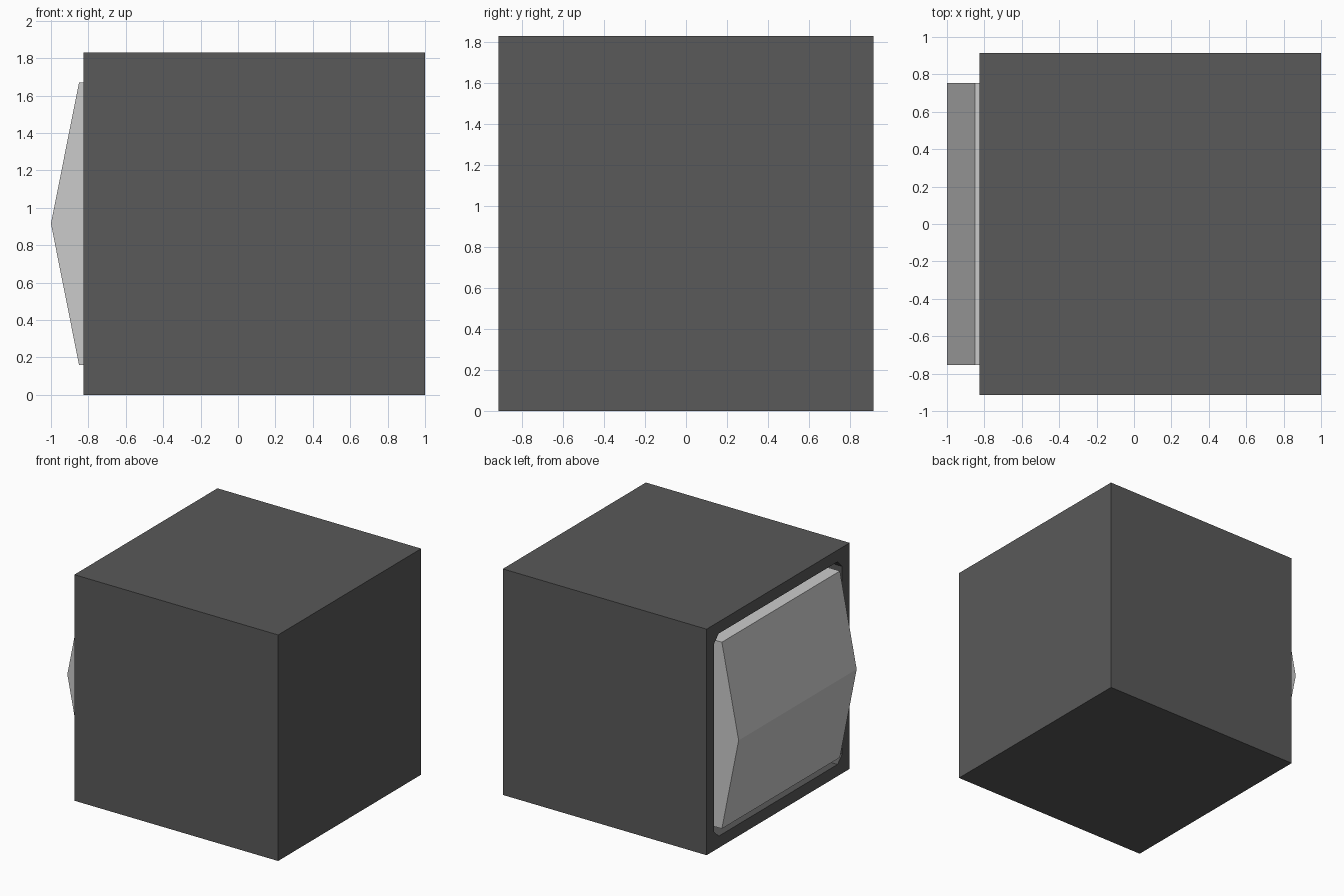
import bpy, bmesh
from mathutils import Vector

if "Cube" in bpy.data.objects:
    bpy.data.objects.remove(bpy.data.objects["Cube"])

MID = 0.915          # centre height, also half the cube size
FRONT = -0.825       # plane of the open side


def prism(name, points, axis_vec):
    """Extrude a closed outline along a vector."""
    bm = bmesh.new()
    face = bm.faces.new([bm.verts.new(p) for p in points])
    ext = bmesh.ops.extrude_face_region(bm, geom=[face])
    verts = [g for g in ext["geom"] if isinstance(g, bmesh.types.BMVert)]
    bmesh.ops.translate(bm, verts=verts, vec=Vector(axis_vec))
    bmesh.ops.recalc_face_normals(bm, faces=bm.faces)
    mesh = bpy.data.meshes.new(name)
    bm.to_mesh(mesh)
    bm.free()
    obj = bpy.data.objects.new(name, mesh)
    bpy.context.collection.objects.link(obj)
    return obj


def material(name, value):
    mat = bpy.data.materials.new(name)
    mat.diffuse_color = (value, value, value, 1)
    mat.use_nodes = True
    mat.node_tree.nodes["Principled BSDF"].inputs["Base Color"].default_value = mat.diffuse_color
    return mat


# Cube housing
square = [(FRONT, sy * MID, MID + sz * MID)
          for sy, sz in ((-1, -1), (1, -1), (1, 1), (-1, 1))]
housing = prism("housing", square, (1.825, 0, 0))
housing.data.materials.append(material("charcoal", 0.1))

# Recess with cut corners in the left side
h, c = 0.82, 0.76
octagon = [(-c, -h), (c, -h), (h, -c), (h, c), (c, h), (-c, h), (-h, c), (-h, -c)]
cutter = prism("recess_cutter", [(FRONT - 0.1, y, MID + z) for y, z in octagon], (0.3, 0, 0))
cutter.hide_render = True
mod = housing.modifiers.new("recess", 'BOOLEAN')
mod.operation = 'DIFFERENCE'
mod.solver = 'EXACT'
mod.object = cutter
bpy.context.view_layer.objects.active = housing
bpy.ops.object.modifier_apply(modifier=mod.name)
bpy.data.objects.remove(cutter)

# Ridged panel standing in the recess
p = 0.755
profile = [(-0.62, MID - p), (-0.85, MID - p), (-1.0, MID), (-0.85, MID + p), (-0.62, MID + p)]
panel = prism("ridged_panel", [(x, -p, z) for x, z in profile], (0, 2 * p, 0))
